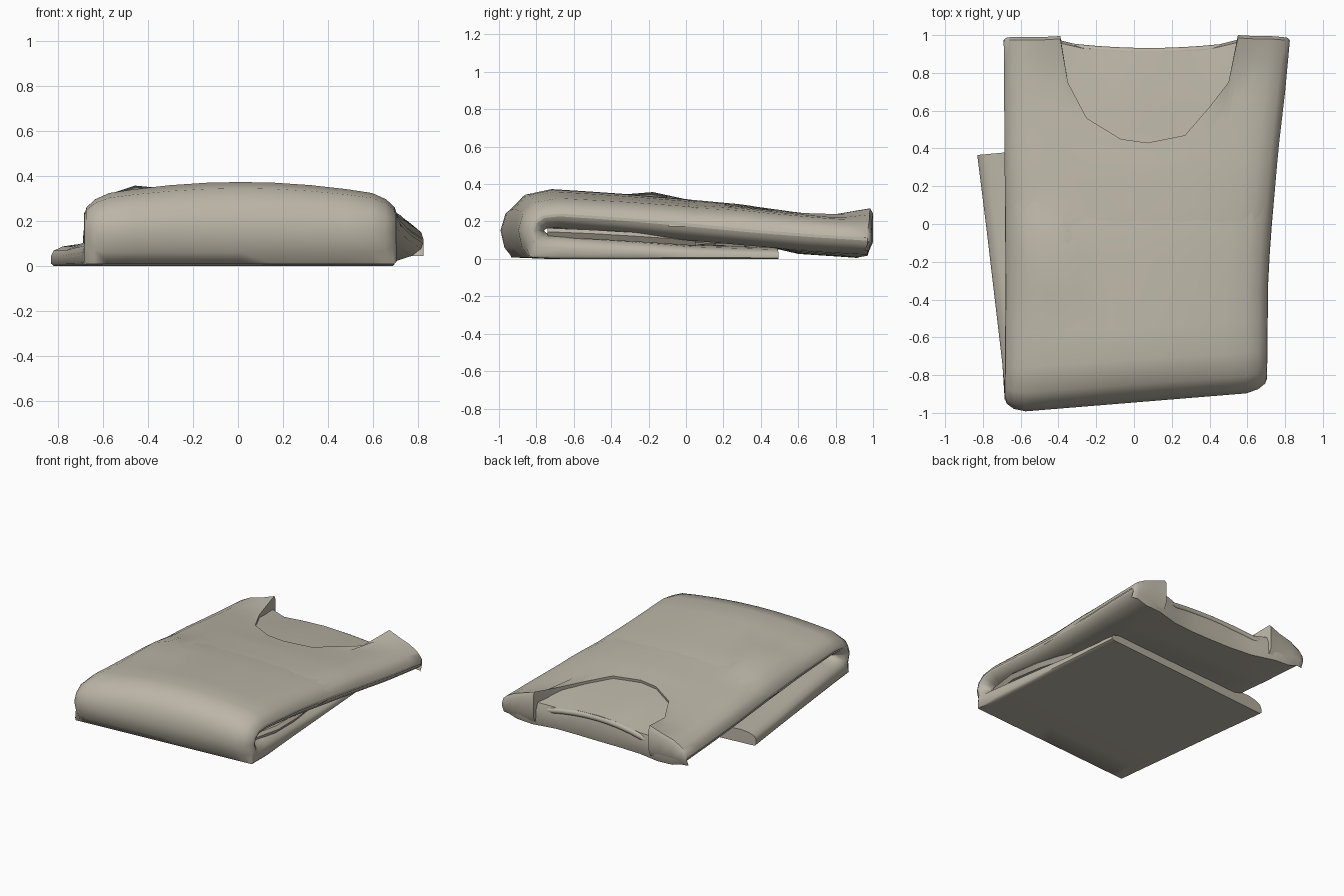
import bpy, bmesh, math

if "Cube" in bpy.data.objects:
    bpy.data.objects.remove(bpy.data.objects["Cube"])

fabric = bpy.data.materials.new("beige_fabric")
fabric.diffuse_color = (0.50, 0.465, 0.385, 1)
fabric.use_nodes = True
fabric.node_tree.nodes["Principled BSDF"].inputs["Base Color"].default_value = fabric.diffuse_color


def lerp(table, t):
    """Piecewise linear lookup in a list of (key, value) with rising keys."""
    if t <= table[0][0]:
        return table[0][1]
    for (a, va), (b, vb) in zip(table, table[1:]):
        if t <= b:
            return va + (vb - va) * (t - a) / (b - a)
    return table[-1][1]


def grid_object(name, rows, closed=False, angle=40):
    bm = bmesh.new()
    vs = [[bm.verts.new(p) for p in r] for r in rows]
    n = len(rows[0])
    for a, b in zip(vs, vs[1:]):
        for i in range(n if closed else n - 1):
            j = (i + 1) % n
            bm.faces.new((a[i], a[j], b[j], b[i]))
    if closed:  # stitch the two ends shut, strip by strip
        for r in (vs[0], vs[-1]):
            for i in range(n // 2 - 1):
                bm.faces.new((r[i], r[i + 1], r[n - 2 - i], r[n - 1 - i]))
    bmesh.ops.recalc_face_normals(bm, faces=bm.faces)
    if not closed and sum(f.normal.z for f in bm.faces) < 0:
        bmesh.ops.reverse_faces(bm, faces=bm.faces)
    me = bpy.data.meshes.new(name)
    bm.to_mesh(me)
    bm.free()
    me.materials.append(fabric)
    ob = bpy.data.objects.new(name, me)
    bpy.context.collection.objects.link(ob)
    bpy.ops.object.select_all(action='DESELECT')
    ob.select_set(True)
    bpy.context.view_layer.objects.active = ob
    bpy.ops.object.shade_smooth_by_angle(angle=math.radians(angle))
    return ob


# Outline of the upper layer, and the heights of its two faces, along y
LEFT = [(-0.95, -0.685), (-0.3, -0.68), (1, -0.69)]
RIGHT = [(-0.9, 0.705), (-0.3, 0.71), (0, 0.73), (0.4, 0.765), (0.7, 0.80), (0.97, 0.825)]
TOP = [(-0.75, 0.305), (-0.4, 0.29), (0, 0.265), (0.4, 0.225), (0.7, 0.20), (0.97, 0.18)]
UNDER = [(-0.72, 0.165), (-0.4, 0.14), (0, 0.10), (0.4, 0.065), (0.7, 0.045), (0.97, 0.03)]
CROWN = [(-0.75, 0.07), (0, 0.055), (0.4, 0.03), (0.97, 0.015)]
# Rounded half section: position across, height between the faces
SIDE = [(1, 0.45), (0.985, 0.68), (0.93, 0.88), (0.84, 1), (0.68, 1), (0.45, 1), (0.22, 1), (0, 1)]
SECTION = [(-f, g) for f, g in SIDE] + SIDE[-2::-1]
ROUND = sorted(SIDE)


def across(f, y):
    l, r = lerp(LEFT, y), lerp(RIGHT, y)
    return (l + r) / 2 + f * (r - l) / 2


def bump(x, y):
    return 0.05 * math.exp(-((x + 0.46) / 0.14) ** 2 - ((y + 0.17) / 0.2) ** 2)


def skew(x, y):
    return max(0, -y / 0.95) * 0.082 * x


def top_point(f, y, lift=0):
    x = across(f, y)
    zb, zt = lerp(UNDER, y), lerp(TOP, y)
    z = zb + lerp(ROUND, abs(f)) * (zt - zb) + lerp(CROWN, y) * (1 - f * f)
    return x, y + skew(x, y), z + bump(x, y) + lift


# Folded body: a thick padded layer swept back to front, round the fold and back beneath
rows = []


def ring(l, r, outer, inner, crown, kind):
    pts = []
    for face, sec in ((0, SECTION), (1, SECTION[::-1])):
        for f, g in sec:
            k = 1 - g if face else g
            if kind == "lower" and not face:        # flat sheet with square edges
                k = 1 if abs(f) < 1 else 0.9
            x = (l + r) / 2 + f * (r - l) / 2
            y = inner[0] + (outer[0] - inner[0]) * k
            z = inner[1] + (outer[1] - inner[1]) * k
            if not face:
                z += crown * (1 - f * f)
            if kind == "upper":
                u = (x - 0.08) / 0.5
                dip = max(0, 1 - u ** 4)            # back neckline
                back = max(0, (y - 0.6) / 0.38)
                if not face:
                    z += bump(x, y) - 0.07 * u * u * dip * min(1, back)
                else:                               # sagging underside behind the lower layer
                    z -= 0.025 * (1 - f * f) * min(1, max(0, (y - 0.45) / 0.15))
                y -= 0.055 * dip * max(0, (y - 0.75) / 0.23)
            if kind == "lower":
                s = max(0, (y + 0.7) / 1.14)        # turned lower layer, thin on the right
                z -= (1 - k) * 0.045 * s * (f + 1) / 2
                y += 0.09 * x * s
            pts.append((x, y + skew(x, y), max(0, z)))
    rows.append(pts)


ring(-0.68, 0.81, (0.985, 0.14), (0.985, 0.075), 0, "upper")
for y in (0.97, 0.85, 0.7, 0.6, 0.5, 0.4, 0.2, 0, -0.17, -0.35, -0.55, -0.72):
    ring(lerp(LEFT, y), lerp(RIGHT, y), (y, lerp(TOP, y)), (y, lerp(UNDER, y)),
         lerp(CROWN, y), "upper")
for outer, inner, crown in (((-0.85, 0.285), (-0.77, 0.165), 0.06),
                            ((-0.92, 0.23), (-0.79, 0.16), 0.035),
                            ((-0.945, 0.15), (-0.80, 0.15), 0.01),
                            ((-0.925, 0.06), (-0.79, 0.14), 0)):
    ring(-0.685, 0.705, outer, inner, crown, "fold")
for y, yi, z in ((-0.885, -0.77, 0.13), (-0.7, -0.7, 0.13), (-0.3, -0.3, 0.115), (0, 0, 0.10),
                 (0.25, 0.25, 0.10), (0.44, 0.44, 0.10)):
    t = max(0, (y + 0.8) / 1.24)
    ring(-0.685 - 0.145 * t, 0.705 - 0.095 * t, (y, 0 if y > -0.8 else 0.008), (yi, z), 0, "lower")
grid_object("folded_body", rows, closed=True, angle=50)

# Front panel with the scooped neckline, lying on the body: x, end y, corner lift
NECK = [(-0.69, 0.96, 0), (-0.68, 0.97, 0), (-0.65, 0.975, 0), (-0.58, 0.975, 0.01),
        (-0.48, 0.975, 0.03), (-0.39, 0.98, 0.06), (-0.35, 0.75, 0), (-0.25, 0.56, 0),
        (-0.07, 0.45, 0), (0.07, 0.43, 0), (0.27, 0.47, 0), (0.40, 0.62, 0), (0.50, 0.75, 0),
        (0.55, 0.985, 0.06), (0.64, 0.98, 0.03), (0.72, 0.98, 0.01), (0.785, 0.975, 0),
        (0.815, 0.97, 0), (0.825, 0.96, 0)]
columns = []
STEPS = 10
for x, end, corner in NECK:
    mid, half = across(0, end), across(1, end) - across(0, end)
    f = max(-1, min(1, (x - mid) / half))
    col = []
    for i in range(STEPS + 1):
        t = i / STEPS
        y = -0.1 + (end + 0.1) * t
        lift = -0.008 + 0.028 * min(1, max(0, (y + 0.1) / 0.4)) + corner * max(0, (t - 0.85) / 0.15)
        col.append(top_point(f, y, lift))
    lx, ly, lz = col[-1]
    if end > 0.9:   # shoulder rolls over and down the back
        col += [(lx, ly + 0.015, lz - 0.025), (lx, ly + 0.015, min(lz - 0.03, 0.09)),
                (lx, ly - 0.005, min(lz - 0.04, 0.045))]
    else:
        col += [(lx, ly - 0.002 * k, lz - 0.012 * k) for k in (1, 2, 3)]
    columns.append(col)
grid_object("front_panel", columns, angle=40)

# Rolled collar edge along the back of the neck
band = []
for i in range(11):
    x = -0.38 + 0.92 * i / 10
    u = (x - 0.08) / 0.46
    band.append([(x, 0.912 + 0.03 * u * u + 0.02 * math.cos(a),
                  0.172 - 0.05 * u * u + 0.022 * math.sin(a))
                 for a in (k * math.tau / 8 for k in range(8))])
grid_object("collar_edge", band, closed=True, angle=60)

# Tucked sleeve between the layers
tuck = []
for y, z, r in ((-0.74, 0.145, 0.62), (-0.5, 0.135, 0.66), (-0.25, 0.12, 0.64), (0.05, 0.10, 0.58)):
    tuck.append([(0.1, y, z - 0.02), (r, y, z - 0.03), (r + 0.02, y, z),
                 (r, y, z + 0.02), (0.4, y, z + 0.02), (0.1, y, z + 0.01)])
grid_object("tucked_sleeve", tuck, closed=True)
